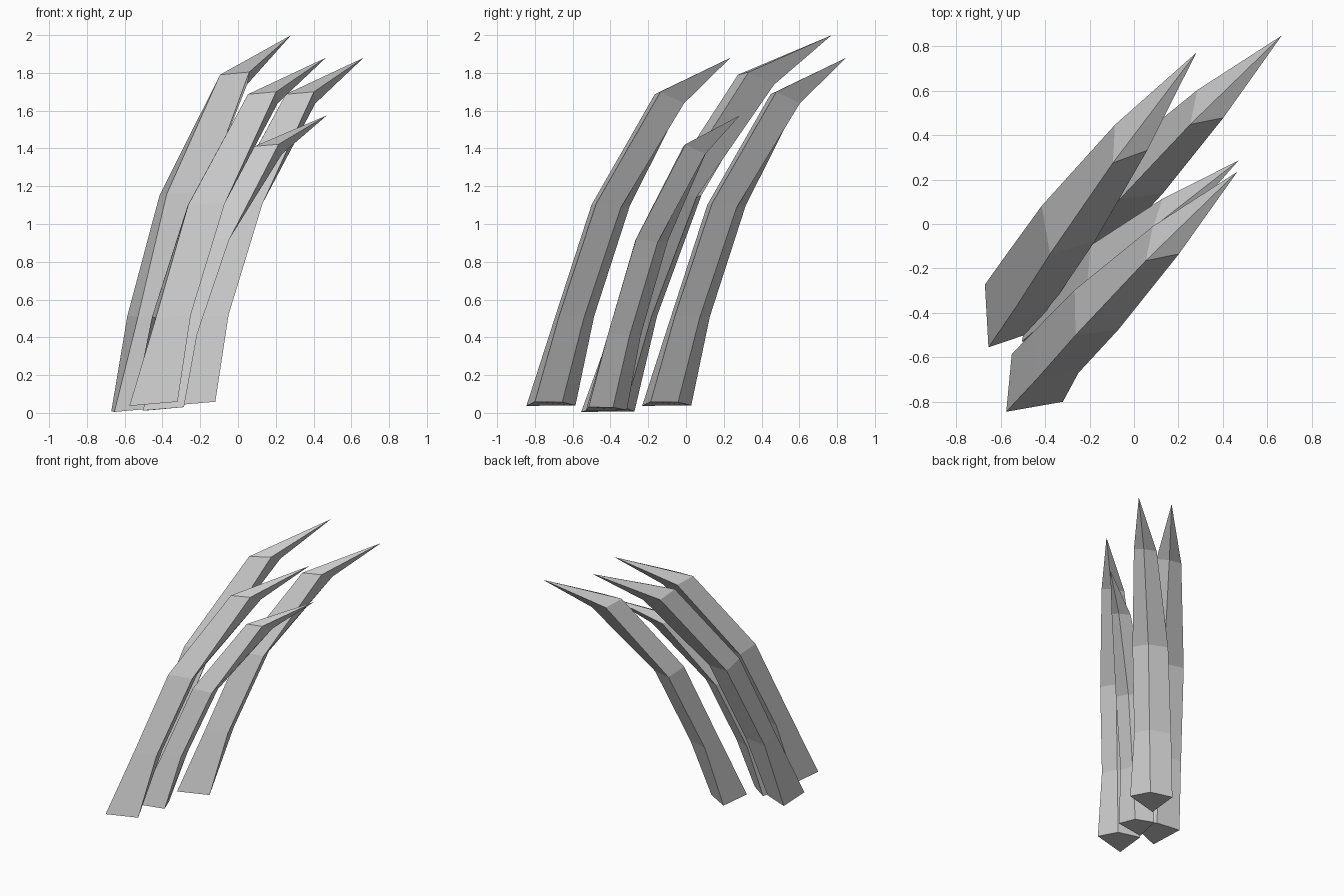
import bpy, bmesh
from mathutils import Matrix, Vector

if "Cube" in bpy.data.objects:
    bpy.data.objects.remove(bpy.data.objects["Cube"])

# Kite-shaped rings of one curved blade, relative to its outer base corner:
# outer, right, inner, left corner
RINGS = [
    [(0, 0, 0), (.255, .045, .022), (.18, .19, .02), (.025, .26, .003)],
    [(.14, .15, .465), (.325, .175, .482), (.285, .305, .468), (.12, .358, .472)],
    [(.312, .345, 1.065), (.505, .37, 1.072), (.46, .50, 1.05), (.308, .548, 1.06)],
    [(.628, .68, 1.65), (.777, .71, 1.663), (.785, .835, 1.602), (.66, .835, 1.63)],
]
TIP = (1.04, 1.08, 1.843)


def blade(name, base, scale=1.0, turn=0.0):
    bm = bmesh.new()
    rings = [[bm.verts.new(p) for p in ring] for ring in RINGS]
    tip = bm.verts.new(TIP)
    bm.faces.new(rings[0][::-1])
    for i in range(4):
        j = (i + 1) % 4
        for a, b in zip(rings, rings[1:]):
            bm.faces.new((a[i], a[j], b[j], b[i]))
        bm.faces.new((rings[-1][i], rings[-1][j], tip))
    bmesh.ops.recalc_face_normals(bm, faces=bm.faces)
    bm.transform(Matrix.Translation(Vector(base))
                 @ Matrix.Rotation(turn, 4, 'Z') @ Matrix.Scale(scale, 4))
    me = bpy.data.meshes.new(name)
    bm.to_mesh(me)
    bm.free()
    bpy.context.collection.objects.link(bpy.data.objects.new(name, me))


# Two equal blades, one taller, one short
blade("front_blade", (-.575, -.845, .037))
blade("right_blade", (-.375, -.232, .037))
blade("tall_blade", (-.655, -.555, .005), 1.082, .152)
blade("short_blade", (-.505, -.53, .012), .848, -.108)
